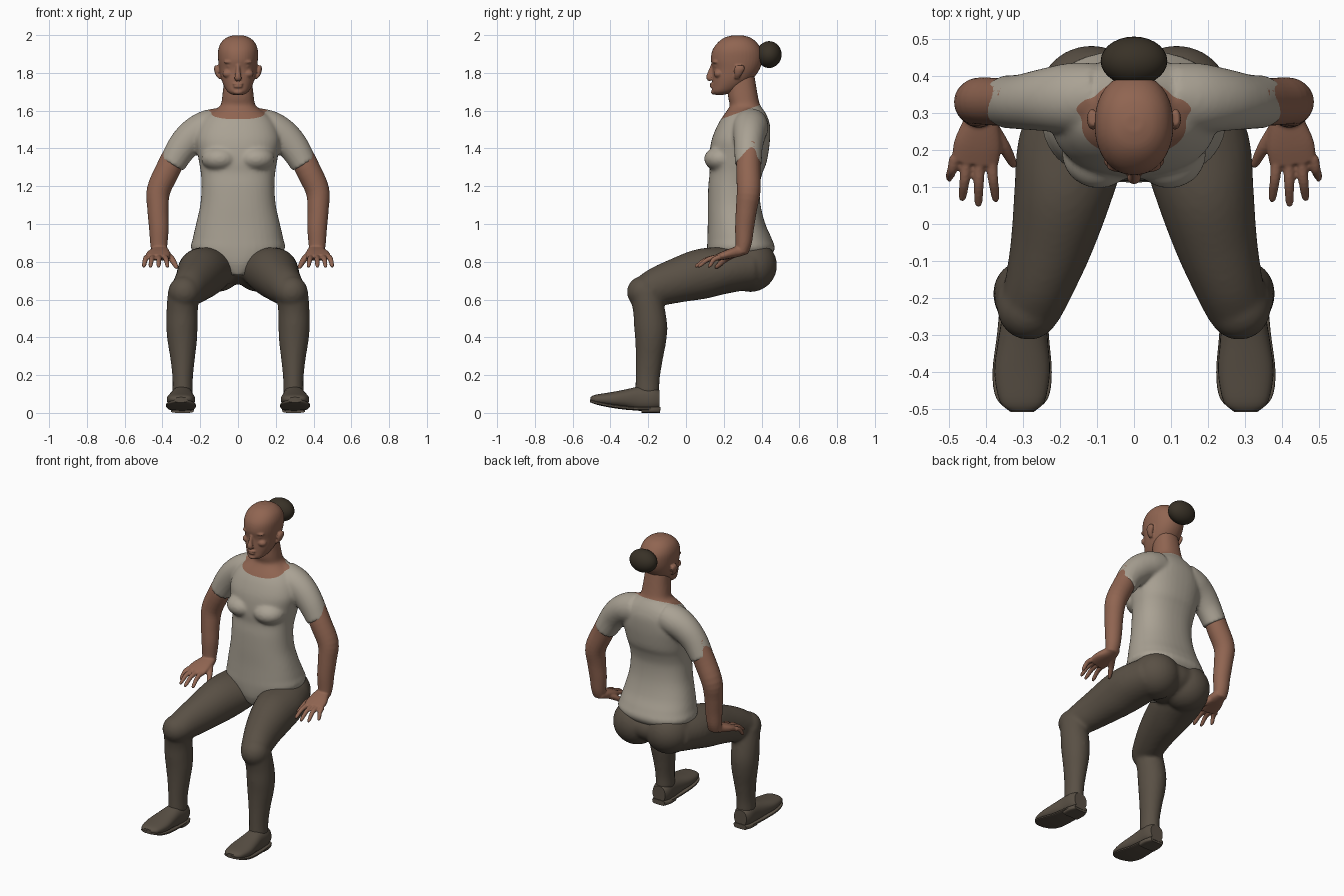
import bpy
import bmesh
import math
from mathutils import Vector, Matrix

cube = bpy.data.objects.get("Cube")
if cube:
    bpy.data.objects.remove(cube, do_unlink=True)


def material(name, *rgb):
    mat = bpy.data.materials.new(name)
    mat.use_nodes = True
    colour = (*rgb, 1)
    mat.diffuse_color = colour
    mat.node_tree.nodes["Principled BSDF"].inputs["Base Color"].default_value = colour
    return mat


skin = material("brown_skin", .28, .13, .083)
cloth = material("warm_grey_cloth", .40, .36, .295)
dark = material("dark_taupe_cloth", .1, .08, .059)
hair_brown = material("dark_hair", .04, .031, .02)

UP, FORWARD = Vector((0, 0, 1)), Vector((0, -1, 0))


def spline(rows, steps):
    """Resample rows of numbers with a Catmull-Rom curve."""
    out = []
    for i in range(len(rows) - 1):
        a, b, c, d = (rows[max(0, min(len(rows) - 1, i + k))] for k in (-1, 0, 1, 2))
        for s in range(steps):
            t = s / steps
            out.append([q + t * ((r - p) + t * ((2*p - 5*q + 4*r - w) + t * (3*q - p - 3*r + w))) / 2
                        for p, q, r, w in zip(a, b, c, d)])
    return out + [list(rows[-1])]


def tube(bm, rows, side=1, axis=None, power=2, sides=28, steps=4):
    """Loft superellipse rings through rows of x, y, z, half width, half depth."""
    rows = spline(rows, steps)
    centres = [Vector((side * r[0], r[1], r[2])) for r in rows]
    rings = []
    for i, (c, row) in enumerate(zip(centres, rows)):
        t = axis or (centres[min(i + 1, len(rows) - 1)] - centres[max(i - 1, 0)]).normalized()
        u = Vector((1, 0, 0))
        u = (u - u.dot(t) * t).normalized()
        v = t.cross(u)
        ring = []
        for k in range(sides):
            angle = math.tau * k / sides
            cu, sv = math.cos(angle), math.sin(angle)
            cu = math.copysign(abs(cu) ** (2 / power), cu)
            sv = math.copysign(abs(sv) ** (2 / power), sv)
            ring.append(bm.verts.new(c + cu * abs(row[3]) * u + sv * abs(row[4]) * v))
        rings.append(ring)
    for a, b in zip(rings, rings[1:]):
        for k in range(sides):
            n = (k + 1) % sides
            bm.faces.new((a[k], a[n], b[n], b[k]))
    bm.faces.new(rings[0][::-1])
    bm.faces.new(rings[-1])


def slices(rows):
    """Turn height, front, back, half width into upright tube rows."""
    return [(0, (f + b) / 2, z, w, (b - f) / 2) for z, f, b, w in rows]


def ball(bm, centre, radii, side=1):
    x, y, z = centre
    place = Matrix.Translation((side * x, y, z)) @ Matrix.Diagonal((*radii, 1))
    bmesh.ops.create_uvsphere(bm, u_segments=28, v_segments=18, radius=1, matrix=place)


def finish(name, bm, mat, voxel=0, smooth=4):
    """Make an object, fusing its overlapping volumes when a voxel size is given."""
    bmesh.ops.recalc_face_normals(bm, faces=bm.faces)
    mesh = bpy.data.meshes.new(name)
    bm.to_mesh(mesh)
    bm.free()
    obj = bpy.data.objects.new(name, mesh)
    bpy.context.collection.objects.link(obj)
    if voxel:
        fuse = obj.modifiers.new("fuse", 'REMESH')
        fuse.mode, fuse.voxel_size = 'VOXEL', voxel
        soften = obj.modifiers.new("soften", 'SMOOTH')
        soften.factor, soften.iterations = .5, smooth
        graph = bpy.context.evaluated_depsgraph_get()
        fused = bpy.data.meshes.new_from_object(obj.evaluated_get(graph))
        obj.modifiers.clear()
        obj.data = fused
    obj.data.materials.clear()
    obj.data.materials.append(mat)
    bpy.ops.object.select_all(action='DESELECT')
    obj.select_set(True)
    bpy.context.view_layer.objects.active = obj
    if voxel:
        bpy.ops.object.shade_smooth()
    else:
        bpy.ops.object.shade_smooth_by_angle(angle=math.radians(40))
    return obj


# Torso, neck and sleeves
bm = bmesh.new()
tube(bm, slices([
    (.73, .14, .3, .05), (.79, .118, .4, .15), (.86, .112, .468, .245),
    (.92, .113, .455, .24), (1, .115, .42, .222), (1.1, .115, .395, .2),
    (1.2, .118, .39, .193), (1.27, .125, .405, .197), (1.32, .122, .425, .205),
    (1.38, .125, .437, .215), (1.45, .137, .445, .225), (1.52, .165, .445, .205),
    (1.57, .195, .43, .17), (1.605, .22, .41, .12), (1.63, .232, .392, .092),
    (1.68, .222, .38, .083), (1.8, .22, .36, .07)]), axis=UP, power=2.3, sides=40)
for side in (1, -1):
    ball(bm, (.095, .19, 1.345), (.1, .094, .068), side)
    tube(bm, [(.1, .345, 1.525, .09, .09), (.17, .34, 1.507, .092, .095),
              (.24, .335, 1.465, .088, .085), (.3, .33, 1.4, .08, .075),
              (.35, .33, 1.315, .07, .071)], side)
shirt = finish("shirt_with_neck", bm, cloth, .01, 5)
# Clean neckline cut, with skin above it
shirt.data.materials.append(skin)
point, normal = Vector((0, .2, 1.56)), Vector((0, -.07, .19))
bm = bmesh.new()
bm.from_mesh(shirt.data)
bmesh.ops.bisect_plane(bm, geom=bm.verts[:] + bm.edges[:] + bm.faces[:],
                       plane_co=point, plane_no=normal)
for face in bm.faces:
    face.material_index = int((face.calc_center_median() - point).dot(normal) > 0)
bm.to_mesh(shirt.data)
bm.free()

# Trousers: hips, thighs, knees and shins
bm = bmesh.new()
ball(bm, (0, .31, .79), (.25, .16, .11))
for side in (1, -1):
    ball(bm, (.115, .34, .78), (.145, .142, .14), side)
    tube(bm, [(.14, .34, .77, .13, .115), (.17, .2, .755, .145, .125),
              (.193, .08, .735, .132, .133), (.222, -.05, .7, .112, .118),
              (.255, -.16, .665, .094, .102), (.28, -.23, .64, .084, .08)], side)
    ball(bm, (.284, -.228, .64), (.085, .085, .084), side)
    tube(bm, [(.287, -.215, .64, .084, .085), (.295, -.197, .55, .083, .084),
              (.297, -.187, .46, .083, .088), (.295, -.187, .38, .078, .082),
              (.293, -.195, .28, .064, .071), (.293, -.203, .18, .054, .064),
              (.293, -.205, .1, .055, .064)], side)
finish("trousers", bm, dark, .011, 5)

for side, label in ((1, "left"), (-1, "right")):
    # Shoe upper, sole and heel
    bm = bmesh.new()
    tube(bm, [(.302, -.505, .073, .03, .01), (.302, -.48, .072, .06, .024),
              (.302, -.4, .071, .075, .038), (.3, -.32, .074, .068, .05),
              (.297, -.25, .075, .06, .064), (.295, -.18, .075, .058, .064),
              (.295, -.14, .07, .045, .05)], side, FORWARD, 2.4)
    tube(bm, [(.302, -.507, .064, .032, .008), (.302, -.47, .052, .07, .009),
              (.302, -.4, .038, .08, .01), (.3, -.3, .025, .07, .01),
              (.297, -.2, .022, .062, .01), (.295, -.136, .022, .045, .01)],
         side, FORWARD, 3.5)
    tube(bm, [(.295, -.235, .015, .06, .015), (.295, -.18, .015, .06, .015),
              (.295, -.138, .015, .045, .015)], side, FORWARD, 4)
    finish(label + "_shoe", bm, dark)

    # Arm with hand
    bm = bmesh.new()
    tube(bm, [(.31, .335, 1.42, .06, .06), (.365, .33, 1.3, .066, .064),
              (.42, .332, 1.18, .063, .063), (.424, .32, 1.08, .056, .056),
              (.419, .31, .98, .052, .05), (.419, .305, .9, .046, .043),
              (.418, .295, .85, .04, .034)], side)
    tube(bm, [(.416, .315, .865, .038, .026), (.414, .27, .853, .05, .028),
              (.422, .215, .838, .064, .024), (.43, .165, .822, .063, .018)], side, power=2.5)
    fingers = (((.483, .18), (.498, .115)), ((.452, .17), (.463, .062)),
               ((.418, .17), (.42, .047)), ((.386, .175), (.374, .06)))
    for (x, y), (tx, ty) in fingers:
        tube(bm, [(x, y, .825, .016, .015), ((x + tx) / 2, (y + ty) / 2, .812, .014, .013),
                  (tx, ty + .012, .78, .011, .01), (tx, ty, .773, .005, .005)],
             side, sides=12)
    tube(bm, [(.39, .26, .845, .026, .02), (.352, .21, .815, .018, .017),
              (.328, .165, .775, .012, .012), (.324, .152, .767, .005, .005)], side, sides=12)
    finish(label + "_arm", bm, skin, .005, 3)

# Head with ears and facial features
bm = bmesh.new()
tube(bm, slices([
    (1.684, .152, .2, .03), (1.7, .138, .26, .055), (1.73, .139, .31, .074),
    (1.77, .14, .355, .089), (1.82, .141, .39, .099), (1.87, .132, .405, .105),
    (1.92, .14, .4, .105), (1.96, .168, .375, .09), (1.987, .205, .34, .06),
    (1.999, .25, .295, .024)]), axis=UP, power=2.15, sides=40)
tube(bm, [(0, .143, 1.84, .01, .012), (0, .131, 1.805, .012, .014),
          (0, .124, 1.775, .019, .017), (0, .133, 1.762, .016, .01)], sides=16)
ball(bm, (0, .138, 1.741), (.028, .012, .007))
ball(bm, (0, .139, 1.728), (.025, .013, .008))
ball(bm, (0, .148, 1.698), (.026, .016, .013))
for side in (1, -1):
    ball(bm, (.04, .158, 1.858), (.036, .019, .01), side)
    ball(bm, (.04, .16, 1.836), (.02, .012, .008), side)
    ball(bm, (.052, .172, 1.795), (.03, .025, .022), side)
    tube(bm, [(.094, .27, 1.768, .008, .012), (.107, .275, 1.79, .012, .019),
              (.113, .283, 1.82, .014, .028), (.113, .285, 1.84, .01, .02)], side, UP)
finish("head", bm, skin, .005, 3)

# Hair bun
bm = bmesh.new()
ball(bm, (0, .44, 1.897), (.09, .066, .071))
finish("hair_bun", bm, hair_brown)
